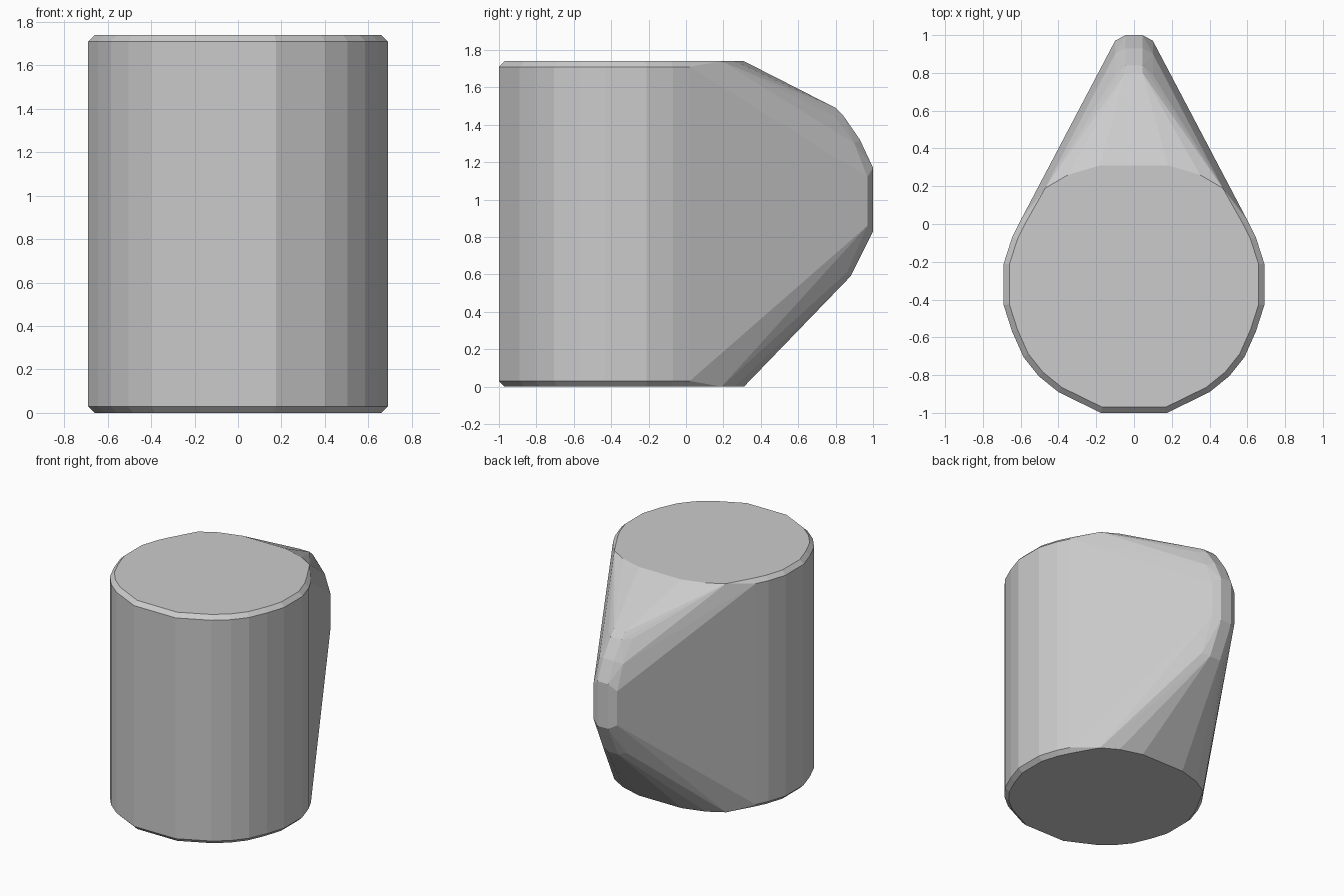
import bpy, bmesh

if "Cube" in bpy.data.objects:
    bpy.data.objects.remove(bpy.data.objects["Cube"])

HEIGHT = 1.74
RIM = 0.03
CY = -0.31

# Right half of the drum outline (x, y), front to back
wall = [(0.175, -1.0), (0.40, -0.89), (0.505, -0.805), (0.585, -0.705),
        (0.645, -0.57), (0.69, -0.43), (0.69, -0.21), (0.645, -0.07), (0.60, 0.02)]
# Back of the top and bottom caps
cap_back = [(0.47, 0.19), (0.35, 0.26), (0.18, 0.31)]
# Handle bulge: narrow outer ridge and wider shoulder (y, z)
ridge = [(0.80, 1.49), (0.84, 1.45), (0.93, 1.32), (1.0, 1.17), (1.0, 0.83), (0.88, 0.59)]
shoulder = [(0.79, 1.45), (0.90, 1.30), (0.97, 1.12), (0.97, 0.86), (0.86, 0.61)]

points = []


def mirrored(x, y, z):
    points.extend([(x, y, z), (-x, y, z)])


# Drum wall with a small chamfer at both caps
inset = 1 - RIM / 0.69
for x, y in wall:
    for z_wall, z_cap in ((RIM, 0), (HEIGHT - RIM, HEIGHT)):
        mirrored(x, y, z_wall)
        mirrored(x * inset, CY + (y - CY) * inset, z_cap)
for x, y in cap_back:
    mirrored(x, y, 0)
    mirrored(x, y, HEIGHT)

# Handle bulge
for y, z in ridge:
    mirrored(0.045, y, z)
for y, z in shoulder:
    mirrored(0.10, y, z)

# Wrap everything in one convex shell
bm = bmesh.new()
for p in points:
    bm.verts.new(p)
hull = bmesh.ops.convex_hull(bm, input=bm.verts[:])
unused = {g for g in hull["geom_interior"] + hull["geom_unused"]
          if isinstance(g, bmesh.types.BMVert)}
bmesh.ops.delete(bm, geom=list(unused), context='VERTS')
bmesh.ops.dissolve_limit(bm, angle_limit=0.02, verts=bm.verts[:], edges=bm.edges[:])
bmesh.ops.recalc_face_normals(bm, faces=bm.faces[:])
mesh = bpy.data.meshes.new("mug_shell")
bm.to_mesh(mesh)
bm.free()
bpy.context.collection.objects.link(bpy.data.objects.new("mug_shell", mesh))
